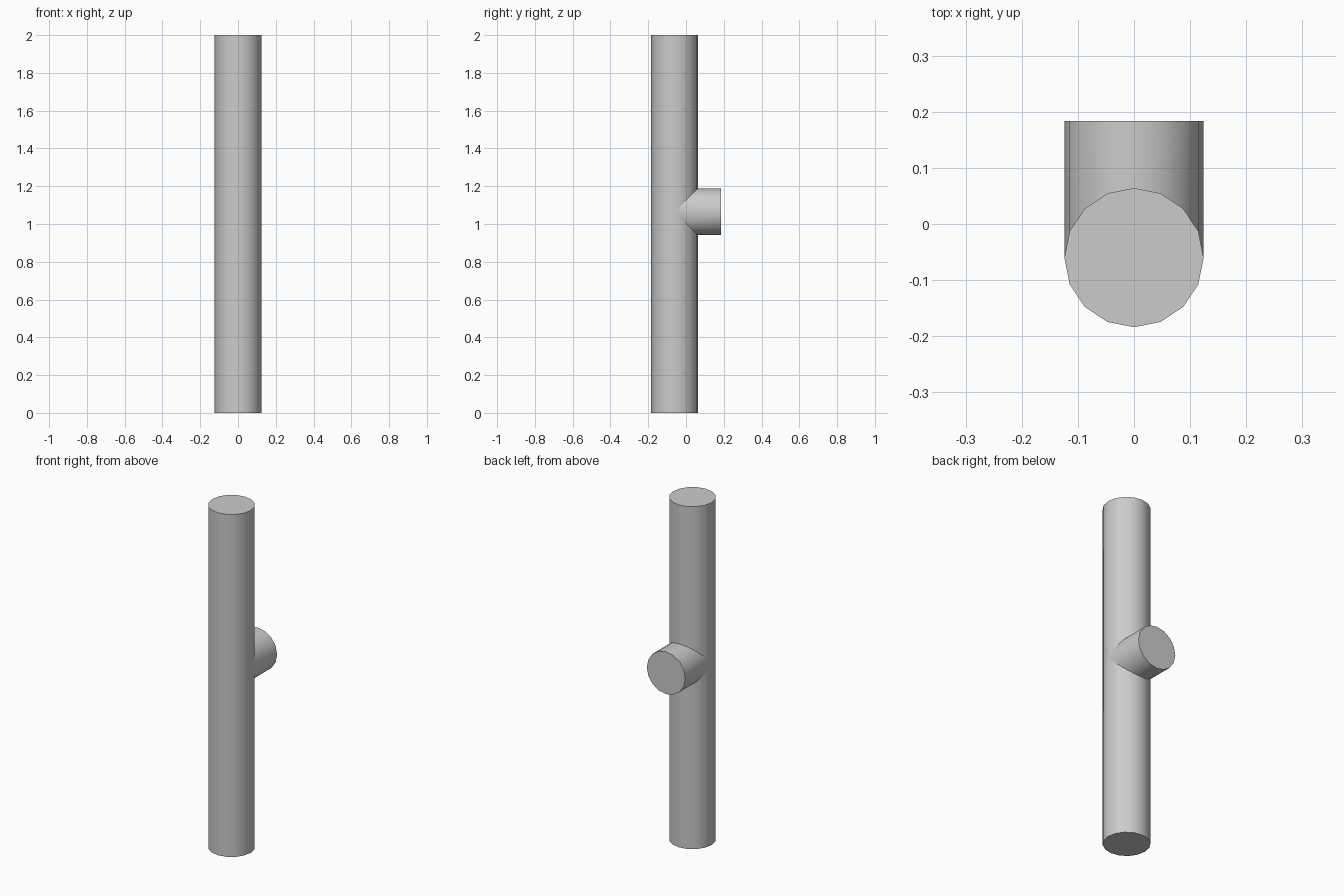
import bpy, bmesh
from math import sin, cos, pi, radians

if "Cube" in bpy.data.objects:
    bpy.data.objects.remove(bpy.data.objects["Cube"])

SIDES, RADIUS = 16, 0.124
AXIS_Y, BACK_Y = -0.06, 0.184
HEIGHT, BRANCH_Z = 2.0, 1.065

grey = bpy.data.materials.new("plain grey")
grey.use_nodes = True
colour = (0.6, 0.6, 0.6, 1)
grey.diffuse_color = colour
grey.node_tree.nodes["Principled BSDF"].inputs["Base Color"].default_value = colour


def tube(name, start, end, cap_start):
    """Join two rings of points into a smooth tube with flat end caps."""
    bm = bmesh.new()
    a = [bm.verts.new(p) for p in start]
    b = [bm.verts.new(p) for p in end]
    for i in range(SIDES):
        j = (i + 1) % SIDES
        bm.faces.new((a[i], a[j], b[j], b[i]))
    bm.faces.new(b)
    if cap_start:
        bm.faces.new(a[::-1])
    bmesh.ops.recalc_face_normals(bm, faces=bm.faces)
    mesh = bpy.data.meshes.new(name)
    bm.to_mesh(mesh)
    bm.free()
    mesh.materials.append(grey)
    obj = bpy.data.objects.new(name, mesh)
    bpy.context.collection.objects.link(obj)
    bpy.ops.object.select_all(action="DESELECT")
    obj.select_set(True)
    bpy.context.view_layer.objects.active = obj
    bpy.ops.object.shade_smooth_by_angle(angle=radians(35))


circle = [(RADIUS * sin(2 * pi * i / SIDES), RADIUS * cos(2 * pi * i / SIDES))
          for i in range(SIDES)]

# Upright main pipe
tube("main_pipe",
     [(u, AXIS_Y + v, 0) for u, v in circle],
     [(u, AXIS_Y + v, HEIGHT) for u, v in circle], True)

# Side branch, its open inner end mitred to the pipe surface
tube("rear_branch",
     [(u, AXIS_Y + abs(v), BRANCH_Z - v) for u, v in circle],
     [(u, BACK_Y, BRANCH_Z - v) for u, v in circle], False)
